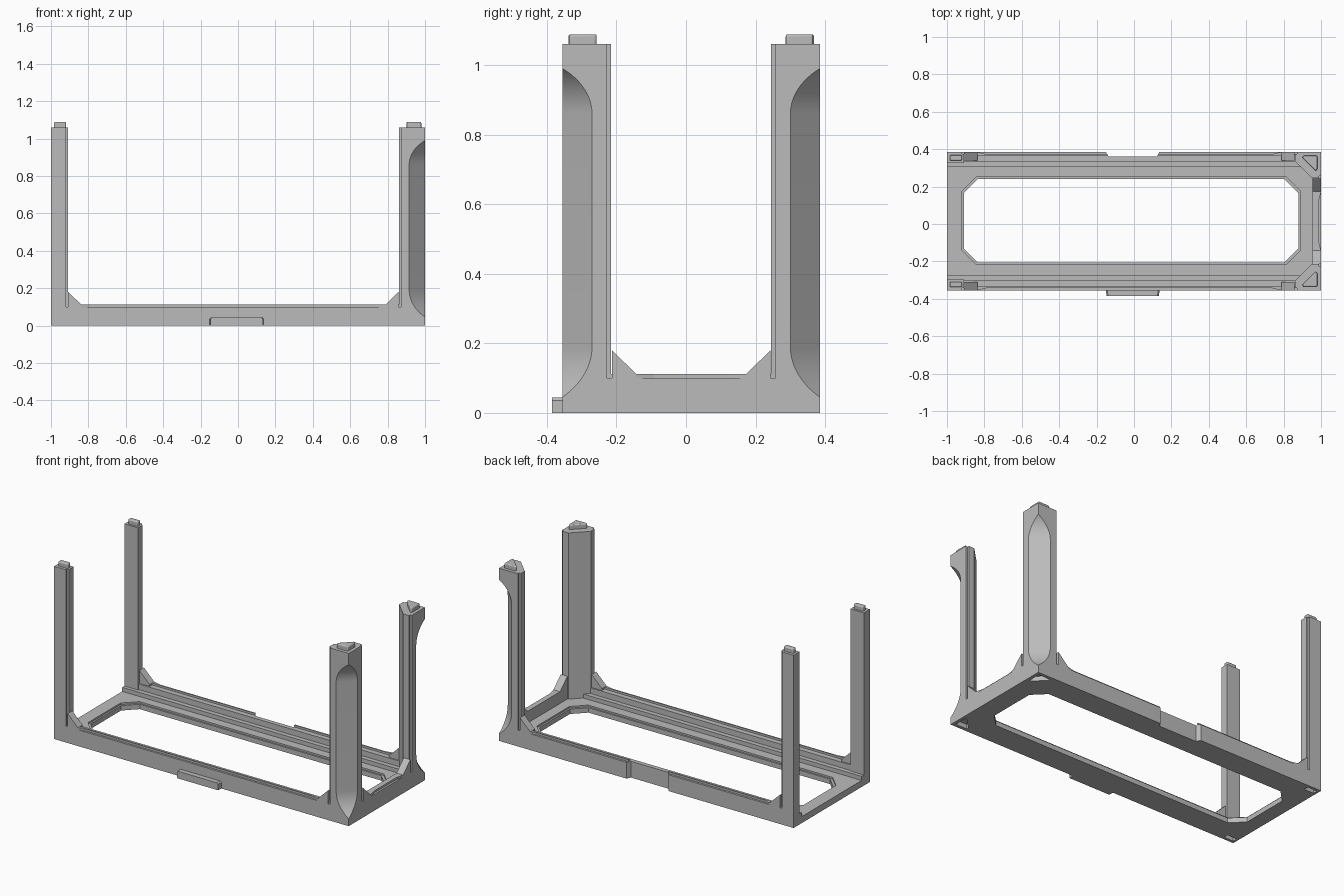
import bpy, bmesh, math
from mathutils import Vector

old = bpy.data.objects.get("Cube")
if old:
    bpy.data.objects.remove(old, do_unlink=True)

grey = bpy.data.materials.new("matte grey")
grey.use_nodes = True
GREY = (0.5, 0.5, 0.5, 1)
grey.diffuse_color = GREY
grey.node_tree.nodes["Principled BSDF"].inputs["Base Color"].default_value = GREY

YC, HALF = 0.015, 0.37      # frame centre and half depth
RAIL, TOP = 0.112, 1.06     # rail and post heights
parts, cutters = [], []


def prism(name, pts, lo, hi, place, cutter=False, bevel=0):
    """Extrude a 2D outline from lo to hi; place() maps it into the model."""
    bm = bmesh.new()
    rings = [[bm.verts.new(place(p, q, h)) for p, q in pts] for h in (lo, hi)]
    for r in rings:
        bm.faces.new(r)
    for i in range(len(pts)):
        j = (i + 1) % len(pts)
        bm.faces.new((rings[0][i], rings[0][j], rings[1][j], rings[1][i]))
    bmesh.ops.recalc_face_normals(bm, faces=bm.faces)
    me = bpy.data.meshes.new(name)
    bm.to_mesh(me)
    bm.free()
    me.materials.append(grey)
    ob = bpy.data.objects.new(name, me)
    bpy.context.collection.objects.link(ob)
    if bevel:
        mod = ob.modifiers.new("soft edges", "BEVEL")
        mod.width, mod.segments = bevel, 3
    ob.hide_render = cutter
    (cutters if cutter else parts).append(ob)
    return ob


def apply_cuts(ob, tools):
    bpy.context.view_layer.objects.active = ob
    for tool in tools:
        mod = ob.modifiers.new("cut", "BOOLEAN")
        mod.object, mod.operation, mod.solver = tool, "DIFFERENCE", "EXACT"
        bpy.ops.object.modifier_apply(modifier=mod.name)


def upright(x, y, z):
    return Vector((x, y, z))


def octagon(grow):
    x0, x1, y0, y1, c = -0.91 - grow, 0.88 + grow, -0.205 - grow, 0.24 + grow, 0.075
    return [(x0 + c, y0), (x1 - c, y0), (x1, y0 + c), (x1, y1 - c),
            (x1 - c, y1), (x0 + c, y1), (x0, y1 - c), (x0, y0 + c)]


# floor plate with a stepped opening
floor = prism("floor_plate", [(-1, YC - HALF), (1, YC - HALF), (1, YC + HALF), (-1, YC + HALF)],
              0, 0.04, upright)
opening = [prism("opening_cutter", octagon(0), -0.1, 0.1, upright, True),
           prism("opening_lip_cutter", octagon(0.01), 0.03, 0.1, upright, True)]

# outlines: distance inward from the outer face, against height
end_profile = [(0, 0), (0, 0.1), (0.012, 0.1), (0.012, RAIL), (0.045, RAIL), (0.045, 0)]
side_profile = end_profile[:4] + [(0.02, RAIL), (0.02, 0.1), (0.052, 0.1), (0.052, 0.065),
                                  (0.08, 0.065), (0.08, 0)]
right_post = [(0, 0), (0.128, 0), (0.128, 0.012), (0.14, 0.012), (0.14, 0.05),
              (0.05, 0.14), (0.012, 0.14), (0.012, 0.128), (0, 0.128)]
left_post = [(0, 0), (0.08, 0), (0.08, 0.012), (0.092, 0.012), (0.092, 0.058), (0, 0.058)]
right_peg = [(0.02, 0.02), (0.095, 0.02), (0.1, 0.03), (0.03, 0.1), (0.02, 0.095)]
left_peg = [(0.015, 0.017), (0.08, 0.017), (0.08, 0.046), (0.015, 0.046)]

end_rail = prism("end_rail", end_profile, -HALF, HALF,
                 lambda b, z, h: Vector((1 - b, YC + h, z)))


def gusset(name, start, place):
    """Sloped brace beside a post, with a taper into the rail lip."""
    prism(name, [(start, 0.1), (start, 0.18), (start + 0.07, RAIL), (start + 0.07, 0.1)],
          0, 0.045, lambda a, z, b: place(a, b, z))
    prism(name + "_taper", [(start + 0.07, 0), (start + 0.12, 0.012), (start + 0.07, 0.012)],
          0.1, RAIL, place)


for side, s in (("front", -1), ("back", 1)):
    def edge(v, s=s):
        return YC + s * (HALF - v)

    def right(u, v, z):
        return Vector((1 - u, edge(v), z))

    def left(u, v, z):
        return Vector((u - 1, edge(v), z))

    def right_end(u, v, z):
        return Vector((1 - v, edge(u), z))

    rail = prism(side + "_rail", side_profile, -1, 1, lambda b, z, x: Vector((x, edge(b), z)))
    post = prism(side + "_grooved_post", right_post, 0.03, TOP, right)
    prism(side + "_slim_post", left_post, 0.03, TOP, left)

    # locating pegs and the matching sockets underneath
    sockets = []
    for kind, outline, place in (("triangular", right_peg, right), ("slim", left_peg, left)):
        prism(f"{side}_{kind}_peg", outline, TOP - 0.01, 1.088, place, bevel=0.006)
        sockets.append(prism(f"{side}_{kind}_socket_cutter", outline, -0.05, 0.028, place, True))

    # braces
    gusset(side + "_left_gusset", 0.092, left)
    gusset(side + "_right_gusset", 0.142, right)
    gusset(side + "_end_gusset", 0.142, right_end)

    # scooped corner with rounded ends
    depth, scoop = 0.06, []
    for z0, rise, d in ((0.19, 0.145, -1), (0.86, 0.13, 1)):
        radius = (rise ** 2 + depth ** 2) / (2 * depth)
        steps = [rise * 1.1 * i / 14 for i in range(15)]
        arc = [(depth - radius + math.sqrt(radius ** 2 - t * t), z0 + d * t) for t in steps]
        scoop += arc[::-1] if d < 0 else arc
    scoop += [(-0.1, scoop[-1][1]), (-0.1, scoop[0][1])]
    r = math.sqrt(0.5)
    groove = prism(side + "_scoop_cutter", scoop, -0.2, 0.2,
                   lambda p, z, h: right((p + h) * r, (p - h) * r, z), True)

    cuts = sockets + [groove]
    if side == "back":
        cuts.append(prism("notch_cutter", [(-0.152, 0.39), (0.138, 0.39), (0.122, 0.36), (-0.136, 0.36)],
                          -0.1, 0.2, upright, True))
        apply_cuts(floor, [cuts[-1]])
    apply_cuts(rail, cuts)
    apply_cuts(post, [groove])
    apply_cuts(end_rail, sockets[:1] + [groove])
    apply_cuts(floor, sockets)

apply_cuts(floor, opening)

# front connecting tab with rounded top corners
prism("front_tab", [(-0.152, 0), (0.138, 0), (0.138, 0.036), (0.13, 0.044), (-0.144, 0.044), (-0.152, 0.036)],
      -0.385, -0.35, lambda x, z, y: Vector((x if y > -0.36 else x * 0.96, y, z)))

for tool in cutters:
    bpy.data.objects.remove(tool, do_unlink=True)

# smooth the curved scoops, keep hard edges
bpy.ops.object.select_all(action="DESELECT")
for ob in parts:
    ob.select_set(True)
bpy.context.view_layer.objects.active = parts[0]
bpy.ops.object.shade_smooth_by_angle(angle=math.radians(25))
